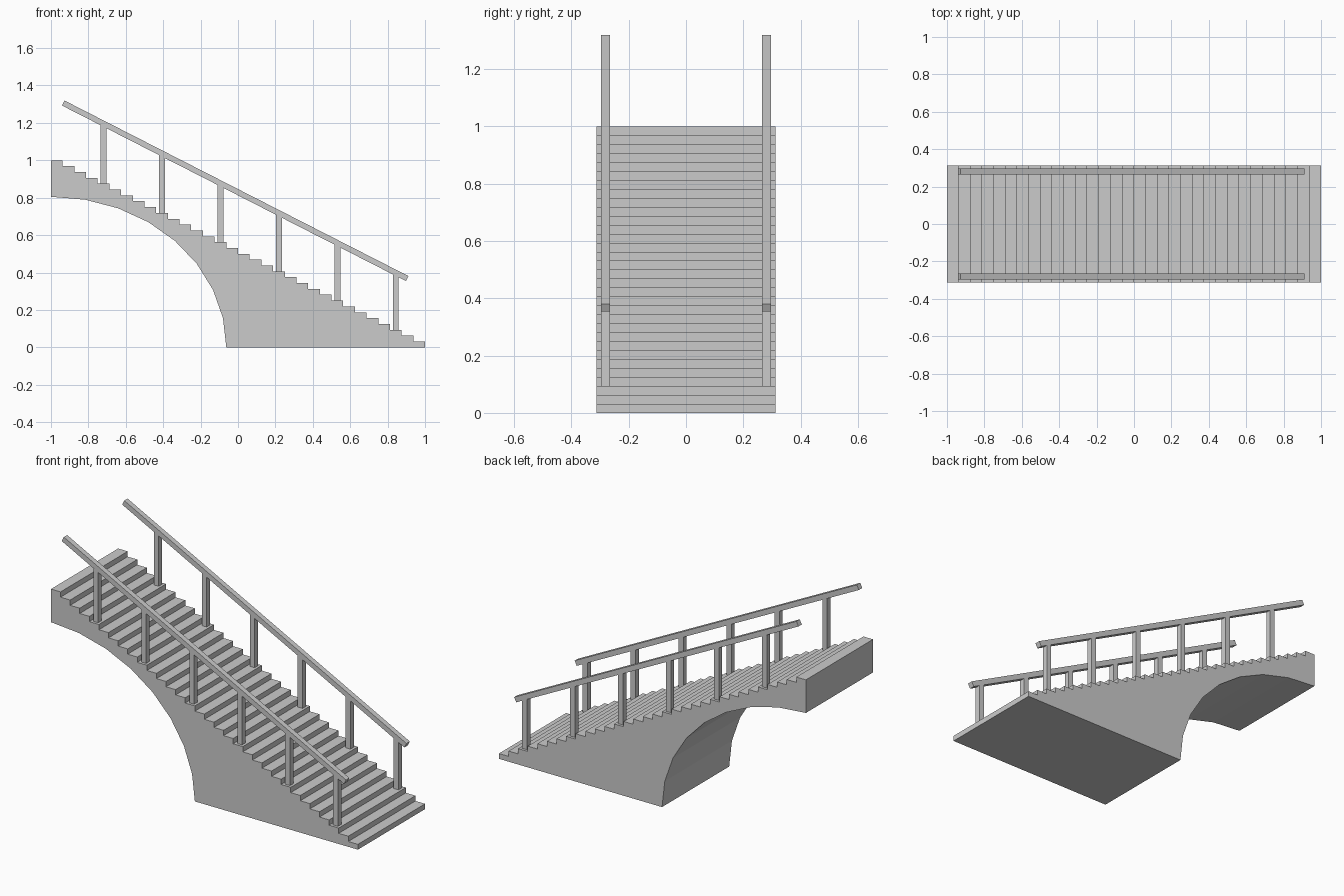
import bpy, bmesh, math
from mathutils import Vector

if "Cube" in bpy.data.objects:
    bpy.data.objects.remove(bpy.data.objects["Cube"])

STEPS, RUN, RISE = 32, 2 / 32, 1 / 32
HALF_W, RAIL_Y, BAR = 0.3125, 0.28125, 0.03125


def new_object(name, bm):
    bmesh.ops.recalc_face_normals(bm, faces=bm.faces)
    mesh = bpy.data.meshes.new(name)
    bm.to_mesh(mesh)
    bm.free()
    obj = bpy.data.objects.new(name, mesh)
    bpy.context.collection.objects.link(obj)
    return obj


def box(name, center, size, tilt=0.0):
    bm = bmesh.new()
    bmesh.ops.create_cube(bm, size=1)
    bmesh.ops.scale(bm, vec=size, verts=bm.verts)
    obj = new_object(name, bm)
    obj.location = center
    obj.rotation_euler.y = tilt
    return obj


# Stair body: stepped top, quarter-ellipse arch underneath
profile = [(1, 0)]
for i in range(STEPS):
    z = (i + 1) * RISE
    profile += [(1 - i * RUN, z), (1 - (i + 1) * RUN, z)]
for k in range(8, -1, -1):
    a = k * math.pi / 16
    profile.append((-1 + 0.9375 * math.cos(a), 0.805 * math.sin(a)))

bm = bmesh.new()
side = bm.faces.new([bm.verts.new((x, -HALF_W, z)) for x, z in profile])
ext = bmesh.ops.extrude_face_region(bm, geom=[side], use_keep_orig=True)
bmesh.ops.translate(bm, vec=(0, 2 * HALF_W, 0),
                    verts=[g for g in ext["geom"] if isinstance(g, bmesh.types.BMVert)])
new_object("stair_body", bm)

# Handrails with posts on every fifth tread
rail_top, rail_end = Vector((-0.934, 0, 1.306)), Vector((0.905, 0, 0.3675))
span = rail_end - rail_top
for label, y in (("front", -RAIL_Y), ("back", RAIL_Y)):
    mid = (rail_top + rail_end) / 2
    box(label + "_handrail", (mid.x, y, mid.z), (span.length, BAR, 0.03),
        math.atan2(-span.z, span.x))
    for i in range(6):
        base = (3 + 5 * i) * RISE
        box(f"{label}_post_{i + 1}", (0.84375 - 5 * RUN * i, y, base + 0.155),
            (BAR, BAR, 0.31))
